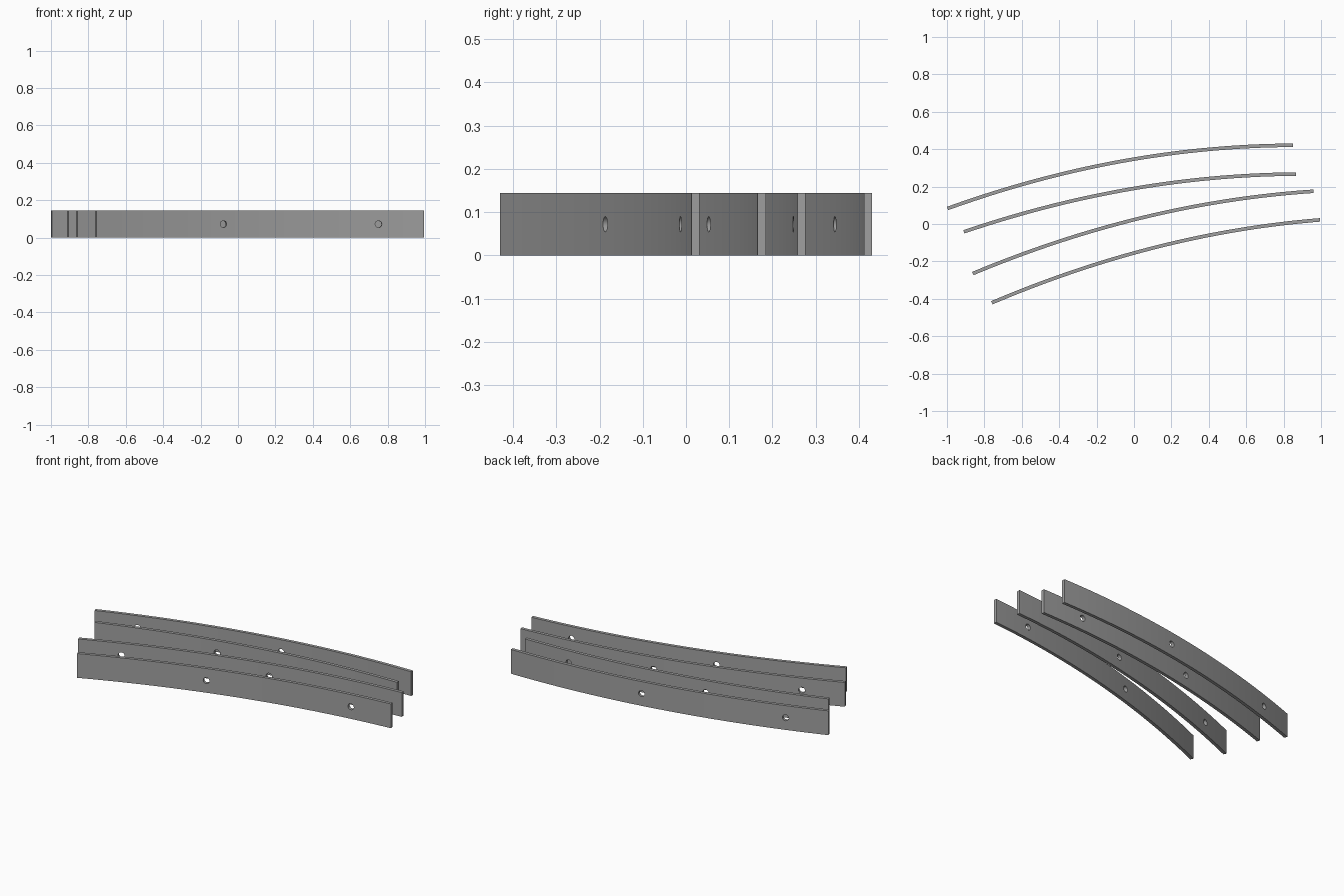
import bpy, bmesh, math
from mathutils import Vector, Matrix

if "Cube" in bpy.data.objects:
    bpy.data.objects.remove(bpy.data.objects["Cube"])

HEIGHT, THICK, HOLE_R, HOLE_Z, STEPS = 0.144, 0.019, 0.018, 0.072, 40

grey = bpy.data.materials.new("grey")
grey.diffuse_color = (0.35, 0.35, 0.35, 1)
grey.use_nodes = True
grey.node_tree.nodes["Principled BSDF"].inputs["Base Color"].default_value = grey.diffuse_color


def new_object(name, bm):
    bmesh.ops.recalc_face_normals(bm, faces=bm.faces)
    mesh = bpy.data.meshes.new(name)
    bm.to_mesh(mesh)
    bm.free()
    mesh.materials.append(grey)
    obj = bpy.data.objects.new(name, mesh)
    bpy.context.collection.objects.link(obj)
    return obj


def curved_strip(name, start, y_mid, end, hole_xs):
    # centre line: parabola through start, (0, y_mid) and end
    (x0, y0), (x1, y1) = start, end
    s0, s1 = (y0 - y_mid) / x0, (y1 - y_mid) / x1
    c = (s1 - s0) / (x1 - x0)
    b = s0 - c * x0

    def point(x):
        return Vector((x, y_mid + b * x + c * x * x, 0))

    def normal(x):
        return Vector((-(b + 2 * c * x), 1, 0)).normalized()

    # plate: rectangular section swept along the centre line
    bm = bmesh.new()
    rings = []
    for i in range(STEPS + 1):
        x = x0 + (x1 - x0) * i / STEPS
        side = normal(x) * THICK / 2
        rings.append([bm.verts.new(point(x) + side * s + Vector((0, 0, z)))
                      for s, z in ((-1, 0), (1, 0), (1, HEIGHT), (-1, HEIGHT))])
    for r, q in zip(rings, rings[1:]):
        for k in range(4):
            bm.faces.new((r[k], r[(k + 1) % 4], q[(k + 1) % 4], q[k]))
    bm.faces.new(rings[0])
    bm.faces.new(rings[-1])
    strip = new_object(name, bm)

    # round holes drilled square to the plate
    bm = bmesh.new()
    for x in hole_xs:
        turn = normal(x).to_track_quat('Z', 'Y').to_matrix().to_4x4()
        place = Matrix.Translation(point(x) + Vector((0, 0, HOLE_Z)))
        bmesh.ops.create_cone(bm, cap_ends=True, segments=16, radius1=HOLE_R,
                              radius2=HOLE_R, depth=0.08, matrix=place @ turn)
    drill = new_object(name + "_drill", bm)
    drill.hide_render = True
    mod = strip.modifiers.new("holes", 'BOOLEAN')
    mod.operation, mod.solver, mod.object = 'DIFFERENCE', 'EXACT', drill
    bpy.ops.object.select_all(action='DESELECT')
    strip.select_set(True)
    bpy.context.view_layer.objects.active = strip
    bpy.ops.object.modifier_apply(modifier=mod.name)
    bpy.data.objects.remove(drill)
    bpy.ops.object.shade_smooth_by_angle(angle=math.radians(30))


# four nested curved plates, front to back
curved_strip("front_strip", (-0.76, -0.421), -0.155, (0.995, 0.022), (-0.08, 0.75))
curved_strip("front_middle_strip", (-0.862, -0.265), 0.023, (0.96, 0.175), (-0.64, 0.165))
curved_strip("back_middle_strip", (-0.91, -0.042), 0.19, (0.865, 0.267), (-0.235, 0.585))
curved_strip("back_strip", (-0.997, 0.083), 0.347, (0.85, 0.421), (-0.77, 0.04))
